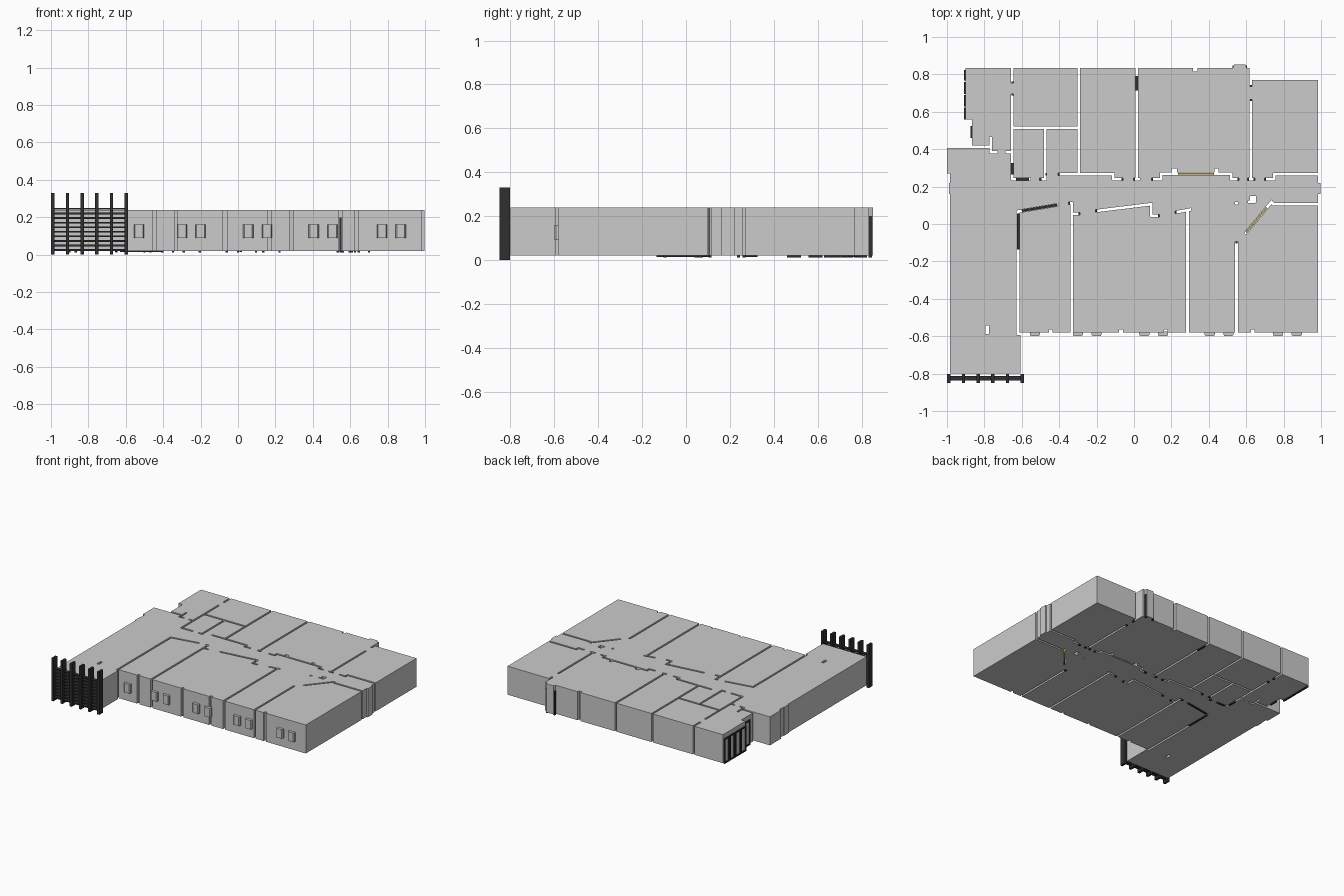
import bpy, bmesh
from mathutils import Vector

FLOOR, CEIL = 0.02, 0.24


def material(name, rgb):
    m = bpy.data.materials.new(name)
    m.diffuse_color = (*rgb, 1)
    return m


DARK = material("dark_frame", (0.03, 0.03, 0.03))
GOLD = material("ochre_partition", (0.6, 0.45, 0.18))


def prisms(name, polys, z0, z1, mat=None):
    """One object made of vertical prisms, one per plan polygon."""
    bm = bmesh.new()
    for pts in polys:
        f = bm.faces.new([bm.verts.new((x, y, z0)) for x, y in pts])
        ext = bmesh.ops.extrude_face_region(bm, geom=[f])
        vs = [v for v in ext["geom"] if isinstance(v, bmesh.types.BMVert)]
        bmesh.ops.translate(bm, verts=vs, vec=(0, 0, z1 - z0))
    # keep the floor faces of the prisms
    bmesh.ops.recalc_face_normals(bm, faces=bm.faces)
    me = bpy.data.meshes.new(name)
    bm.to_mesh(me)
    bm.free()
    ob = bpy.data.objects.new(name, me)
    bpy.context.collection.objects.link(ob)
    if mat:
        me.materials.append(mat)
    return ob


def rect(x0, x1, y0, y1):
    return [(x0, y0), (x1, y0), (x1, y1), (x0, y1)]


def strip(a, b, w, over=0.0):
    """Plan rectangle of width w around the segment a-b."""
    a, b = Vector(a), Vector(b)
    d = (b - a).normalized()
    n = Vector((-d.y, d.x)) * w / 2
    a, b = a - d * over, b + d * over
    return [tuple(p) for p in (a - n, b - n, b + n, a + n)]


# Outer outline of all the rooms
outline = [(-0.9, 0.835), (-0.9, 0.56), (-0.865, 0.56), (-0.865, 0.42), (-0.768, 0.42),
           (-0.768, 0.405), (-1, 0.405), (-1, 0.27), (-0.985, 0.27), (-0.985, 0.22),
           (-0.99, 0.22), (-0.99, 0.16), (-0.983, 0.16), (-0.983, -0.8), (-0.608, -0.8),
           (-0.608, -0.58), (0.985, -0.58), (0.985, 0.16), (0.996, 0.16), (0.996, 0.22),
           (0.985, 0.22), (0.985, 0.77), (0.62, 0.77), (0.62, 0.835), (0.602, 0.835),
           (0.595, 0.853), (0.535, 0.853), (0.528, 0.835)]
rooms = prisms("room_volumes", [outline], FLOOR, CEIL)

# Wall lines that separate the rooms
walls = [
    [(-0.65, 0.88), (-0.65, 0.76)], [(-0.65, 0.69), (-0.65, 0.24), (-0.56, 0.24)],
    [(-0.65, 0.515), (-0.295, 0.515)], [(-0.475, 0.515), (-0.475, 0.24), (-0.5, 0.24)],
    [(-0.295, 0.88), (-0.295, 0.265)],
    [(-0.4, 0.265), (-0.11, 0.265), (-0.11, 0.24), (-0.065, 0.24)],
    [(0.015, 0.88), (0.015, 0.24)], [(0.004, 0.24), (0.026, 0.24)],
    [(0.1, 0.24), (0.145, 0.24), (0.145, 0.268), (0.52, 0.268), (0.52, 0.24), (0.555, 0.24)],
    [(0.625, 0.88), (0.625, 0.74)], [(0.625, 0.66), (0.625, 0.24)],
    [(0.612, 0.24), (0.642, 0.24)],
    [(0.705, 0.24), (0.75, 0.24), (0.75, 0.265), (1.03, 0.265)],
    [(-0.765, 0.46), (-0.765, 0.384), (-0.735, 0.384)], [(-0.68, 0.384), (-0.65, 0.384)],
    [(-0.41, 0.102), (-0.62, 0.067), (-0.62, -0.587), (-0.59, -0.587)],
    [(-0.345, 0.11), (-0.333, 0.11), (-0.333, -0.63)], [(-0.333, 0.055), (-0.295, 0.055)],
    [(-0.2, 0.07), (0.093, 0.106), (0.093, 0.045), (0.13, 0.045)],
    [(0.225, 0.063), (0.3, 0.077)], [(0.286, 0.07), (0.286, -0.63)],
    [(0.548, -0.1), (0.548, -0.63)],
    [(0.598, -0.048), (0.735, 0.118), (0.745, 0.106), (1.03, 0.106)],
]
cuts = [strip(a, b, 0.014, 0.006) for line in walls for a, b in zip(line, line[1:])]
# Columns and shallow notches
cuts += [rect(0.61, 0.65, 0.112, 0.125), rect(0.62, 0.651, 0.115, 0.15),
         rect(0.54, 0.556, 0.103, 0.117), rect(-0.795, -0.775, -0.587, -0.543),
         rect(0.2, 0.23, 0.265, 0.296), rect(0.43, 0.452, 0.265, 0.296),
         rect(0.315, 0.34, 0.815, 0.88)]
cuts += [rect(x - 0.01, x + 0.01, -0.63, -0.563) for x in (-0.445, -0.07, 0.17, 0.635)]

# Carve walls one cutter at a time group for clean slots
cutter = prisms("wall_cutter", cuts, -0.1, 0.4)
cutter.hide_render = True
mod = rooms.modifiers.new("walls", 'BOOLEAN')
mod.operation, mod.solver, mod.object = 'DIFFERENCE', 'EXACT', cutter
mod.use_self = True
deps = bpy.context.evaluated_depsgraph_get()
carved = bpy.data.meshes.new_from_object(rooms.evaluated_get(deps))
rooms.modifiers.clear()
rooms.data = carved
bpy.data.objects.remove(cutter)

# Window reveals on the front
wins = (-0.53, -0.3, -0.2, 0.055, 0.155, 0.405, 0.505, 0.77, 0.87)
tapered = [[(x - 0.027, -0.575), (x - 0.027, -0.592), (x - 0.021, -0.6), (x + 0.021, -0.6),
            (x + 0.027, -0.592), (x + 0.027, -0.575)] for x in wins]
prisms("front_window_reveals", tapered, 0.09, 0.16)

# Dark door leaves standing in the wall lines
doors = [((-0.65, 0.325), (-0.65, 0.265)), ((-0.63, 0.24), (-0.562, 0.24)),
         ((0.015, 0.79), (0.015, 0.715)), ((-0.62, 0.055), (-0.62, -0.135)),
         ((-0.6, 0.0705), (-0.41, 0.102))]
prisms("glazed_doors", [strip(a, b, 0.013) for a, b in doors], 0.014, 0.215, DARK)

# Door jambs at the free wall ends
jambs = [(-0.65, 0.754), (-0.65, 0.694), (-0.468, 0.265), (-0.405, 0.265), (-0.06, 0.24),
         (0.0, 0.24), (0.096, 0.24), (0.56, 0.24), (0.608, 0.24), (0.646, 0.24), (0.7, 0.24),
         (0.625, 0.736), (0.625, 0.664), (-0.348, 0.11), (-0.29, 0.055), (-0.204, 0.07),
         (0.135, 0.045), (0.222, 0.063), (0.548, -0.096), (-0.5, 0.24)]
prisms("door_jambs", [rect(x - 0.006, x + 0.006, y - 0.007, y + 0.007) for x, y in jambs],
       0.012, 0.2, DARK)

# Ochre partitions
prisms("partitions", [strip((0.235, 0.268), (0.428, 0.268), 0.01),
                      strip((0.6, -0.045), (0.71, 0.088), 0.01)], FLOOR, 0.215, GOLD)

# Window frames on the left side: two stiles, head and sill each
spans = [(-0.902, 0.77, 0.82), (-0.902, 0.7, 0.755), (-0.902, 0.632, 0.686),
         (-0.902, 0.562, 0.618), (-0.867, 0.465, 0.52)]
stiles = [rect(x - 0.006, x + 0.006, y - 0.004, y + 0.004) for x, a, b in spans for y in (a, b)]
bars = [rect(x - 0.006, x + 0.006, a, b) for x, a, b in spans]
prisms("side_window_stiles", stiles, 0.012, 0.205, DARK)
prisms("side_window_heads", bars, 0.195, 0.205, DARK)
prisms("side_window_sills", bars, 0.012, 0.022, DARK)

# Bay frame on the back
prisms("bay_frame", [rect(x - 0.006, x + 0.006, 0.832, 0.848) for x in (0.533, 0.597)],
       0.012, 0.2, DARK)

# Screen in front of the left wing: fins and slats
fins = [-0.99 + i * 0.0784 for i in range(6)]
prisms("screen_fins", [rect(x - 0.009, x + 0.009, -0.85, -0.802) for x in fins], 0, 0.33, DARK)
for i in range(10):
    z = 0.02 + i * 0.0245
    prisms("screen_slat", [rect(-0.99, -0.598, -0.838, -0.814)], z, z + 0.009, DARK)
